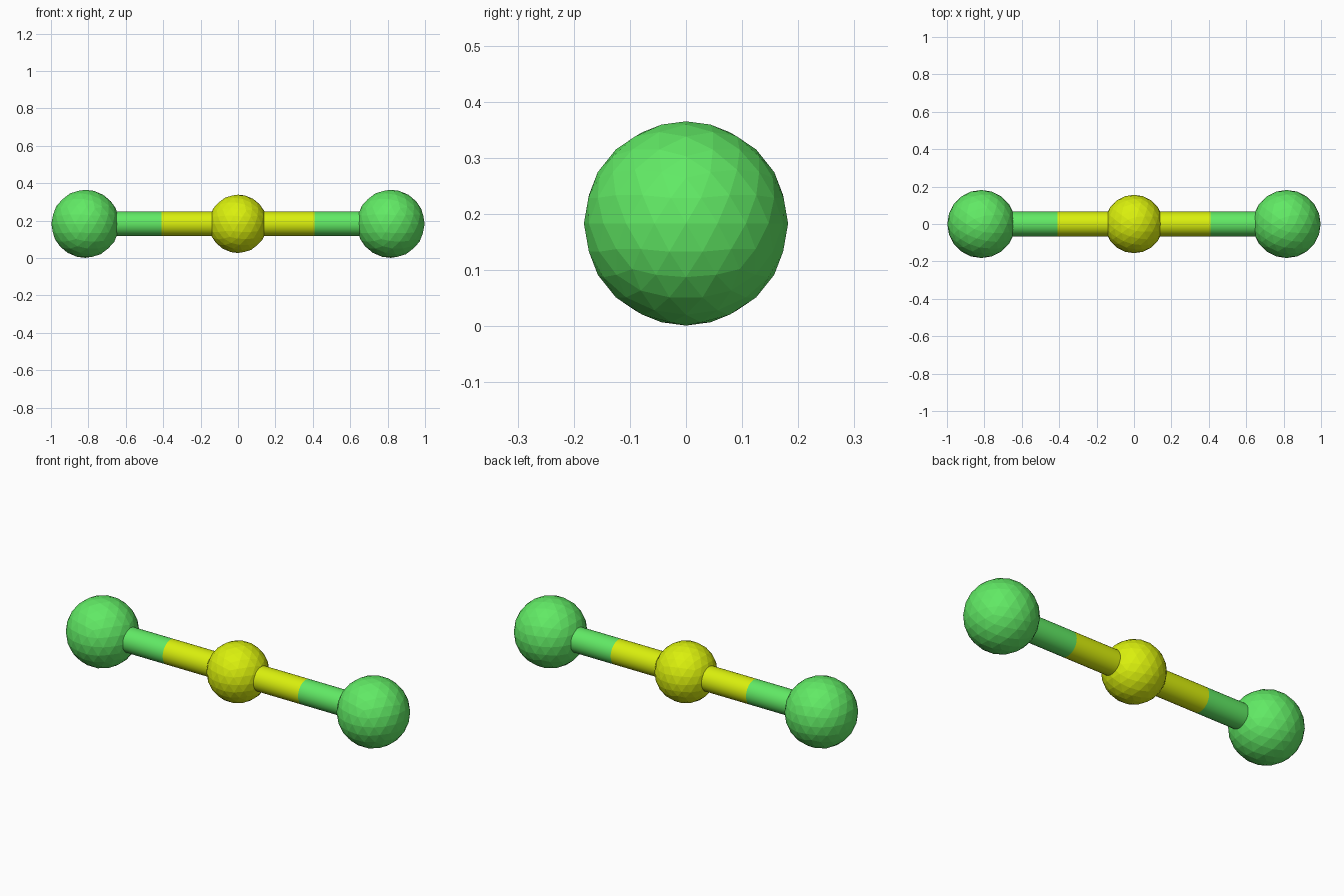
import bpy
from math import pi

if "Cube" in bpy.data.objects:
    bpy.data.objects.remove(bpy.data.objects["Cube"])

Z = 0.183          # height of the molecule axis
BOND = 0.816       # distance between atom centres


def material(name, rgb):
    m = bpy.data.materials.new(name)
    m.diffuse_color = (*rgb, 1)
    m.use_nodes = True
    m.node_tree.nodes["Principled BSDF"].inputs["Base Color"].default_value = m.diffuse_color
    return m


GREEN = material("green", (0.12, 0.82, 0.13))
YELLOW = material("yellow", (0.70, 0.87, 0.004))


def finish(name, mat):
    o = bpy.context.object
    o.name = name
    o.data.materials.append(mat)
    return o


def atom(name, x, r, mat):
    bpy.ops.mesh.primitive_ico_sphere_add(subdivisions=3, radius=r, location=(x, 0, Z))
    finish(name, mat)


def half_bond(name, x0, x1, mat):
    bpy.ops.mesh.primitive_cylinder_add(vertices=32, radius=0.066, depth=abs(x1 - x0),
                                        location=((x0 + x1) / 2, 0, Z), rotation=(0, pi / 2, 0))
    finish(name, mat)
    bpy.ops.object.shade_smooth_by_angle()


# Central atom
atom("center_atom", 0, 0.156, YELLOW)

# Outer atoms and two-tone bonds
for side, s in (("left", -1), ("right", 1)):
    atom(side + "_atom", s * BOND, 0.182, GREEN)
    half_bond(side + "_inner_bond", 0, s * BOND / 2, YELLOW)
    half_bond(side + "_outer_bond", s * BOND / 2, s * BOND, GREEN)
